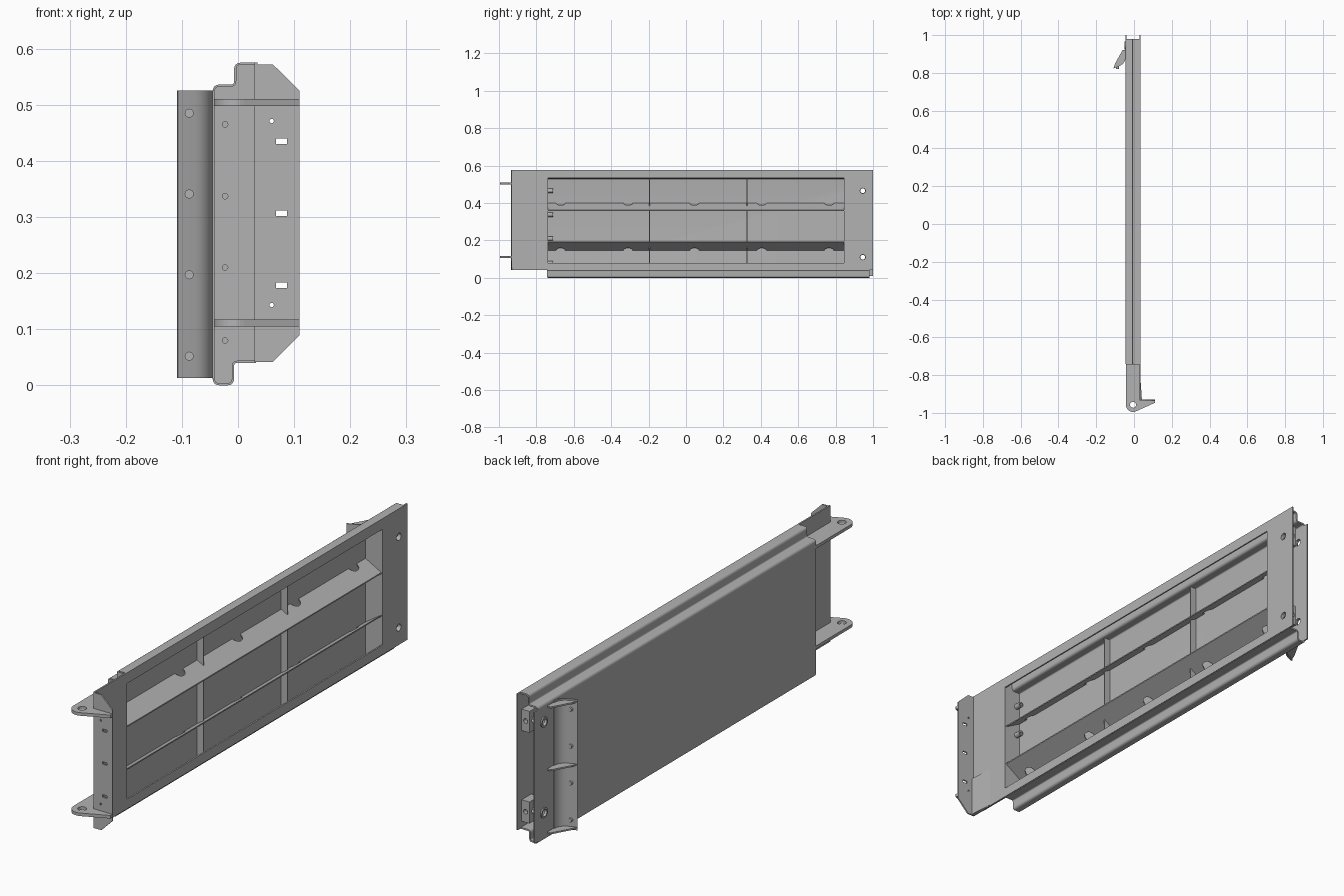
import bpy, bmesh, math
from mathutils import Vector

if "Cube" in bpy.data.objects:
    bpy.data.objects.remove(bpy.data.objects["Cube"])

steel = bpy.data.materials.new("grey_steel")
steel.diffuse_color = (0.45, 0.45, 0.45, 1)
steel.use_nodes = True
steel.node_tree.nodes["Principled BSDF"].inputs["Base Color"].default_value = steel.diffuse_color


def finish(name, bm):
    bmesh.ops.recalc_face_normals(bm, faces=bm.faces[:])
    me = bpy.data.meshes.new(name)
    bm.to_mesh(me)
    bm.free()
    ob = bpy.data.objects.new(name, me)
    bpy.context.collection.objects.link(ob)
    me.materials.append(steel)
    return ob


def solid(name, pts, offset):
    """Flat outline extruded by an offset vector."""
    bm = bmesh.new()
    face = bm.faces.new([bm.verts.new(p) for p in pts])
    res = bmesh.ops.extrude_face_region(bm, geom=[face])
    bmesh.ops.translate(bm, vec=offset, verts=[v for v in res["geom"] if isinstance(v, bmesh.types.BMVert)])
    if face.is_valid and not any(len(e.link_faces) == 2 for e in face.edges):
        bm.faces.new(face.verts)
    bm.edges.ensure_lookup_table()
    open_edges = [e for e in bm.edges if len(e.link_faces) == 1]
    if open_edges:
        bmesh.ops.holes_fill(bm, edges=open_edges, sides=0)
    return finish(name, bm)


def box(name, lo, hi):
    x0, y0, z0 = lo
    x1, y1, z1 = hi
    return solid(name, [(x0, y0, z0), (x1, y0, z0), (x1, y1, z0), (x0, y1, z0)], (0, 0, z1 - z0))


def rod(name, centre, axis, r, length, n=20):
    """Cylinder along x, y or z, centred on a point."""
    a = "xyz".index(axis)
    pts = []
    for i in range(n):
        t = 2 * math.pi * i / n
        p = Vector(centre)
        p[a] -= length / 2
        p[(a + 1) % 3] += r * math.cos(t)
        p[(a + 2) % 3] += r * math.sin(t)
        pts.append(p)
    off = Vector((0, 0, 0))
    off[a] = length
    return solid(name, pts, off)


def bake(ob):
    dg = bpy.context.evaluated_depsgraph_get()
    ob.data = bpy.data.meshes.new_from_object(ob.evaluated_get(dg))
    ob.modifiers.clear()


def cut(ob, cutters):
    for c in cutters:
        m = ob.modifiers.new("cut", 'BOOLEAN')
        m.operation, m.solver, m.object = 'DIFFERENCE', 'EXACT', c
    bake(ob)
    for c in cutters:
        bpy.data.objects.remove(c)


def rounded(path, r, n=4):
    """Round the inner corners of a 2D path."""
    path = [Vector(p) for p in path]
    out = [path[0]]
    for a, b, c in zip(path, path[1:], path[2:]):
        s, e = b + (a - b).normalized() * r, b + (c - b).normalized() * r
        for i in range(n + 1):
            t = i / n
            out.append(s * (1 - t) ** 2 + b * 2 * t * (1 - t) + e * t * t)
    return out + [path[-1]]


def sheet(name, pts, offset, th):
    """Open path extruded into a bent sheet with thickness."""
    bm = bmesh.new()
    a = [bm.verts.new(p) for p in pts]
    b = [bm.verts.new(Vector(p) + Vector(offset)) for p in pts]
    for i in range(len(a) - 1):
        bm.faces.new((a[i], a[i + 1], b[i + 1], b[i]))
    ob = finish(name, bm)
    m = ob.modifiers.new("thickness", 'SOLIDIFY')
    m.thickness, m.offset, m.use_even_offset = th, 0, True
    bake(ob)
    return ob


def smooth(ob):
    bpy.ops.object.select_all(action='DESELECT')
    ob.select_set(True)
    bpy.context.view_layer.objects.active = ob
    bpy.ops.object.shade_smooth_by_angle(angle=math.radians(35))


LOCK_Z = (0.11, 0.465)
# Bent outer skin: stepped top, flat back, stepped bottom
section = rounded([(0.032, 0.572), (-0.004, 0.572), (-0.004, 0.533), (-0.042, 0.533),
                   (-0.042, 0.003), (-0.010, 0.003), (-0.010, 0.043), (0.032, 0.043)], 0.009)
skin = sheet("outer_skin", [(x, -0.74, z) for x, z in section], (0, 1.72, 0), 0.006)
cut(skin, [rod("c", (-0.045, 0.945, z), 'x', 0.014, 0.05) for z in LOCK_Z])
smooth(skin)
edge = box("skin_end_strip", (-0.045, 0.978, 0.01), (-0.039, 1.0, 0.525))

# Front frame with window and lock holes
frame = box("inner_frame", (0.029, -0.935, 0.042), (0.035, 1.0, 0.575))
cut(frame, [box("c", (0, -0.738, 0.08), (0.1, 0.845, 0.533))]
    + [rod("c", (0.03, 0.945, z), 'x', 0.014, 0.05) for z in LOCK_Z])

# End walls closing the section
for name, y in (("hinge_end_wall", -0.744), ("lock_end_wall", 0.845)):
    wall = solid(name, [(x, y, z) for x, z in section], (0, 0.006, 0))
    if y < 0:
        zs = (0.08, 0.21, 0.337, 0.465)
        cut(wall, [rod("c", (-0.023, y, z), 'y', 0.005, 0.05, 12) for z in zs])
        for z in zs:
            nut = rod("weld_nut", (-0.023, y + 0.019, z), 'y', 0.011, 0.028, 16)
            cut(nut, [rod("c", (-0.023, y + 0.019, z), 'y', 0.005, 0.1, 12)])

# Sloping long stiffeners with half-round notches along the skin
for name, z0, z1 in (("upper_stiffener", 0.395, 0.357), ("lower_stiffener", 0.145, 0.19)):
    outline = [(-0.738, 0.029), (-0.738, -0.04)]
    for y in (-0.67, -0.31, 0.045, 0.405, 0.765):
        outline += [(y - 0.025 * math.cos(i * math.pi / 8),
                     -0.04 + 0.022 * math.sin(i * math.pi / 8)) for i in range(9)]
    outline += [(0.845, -0.04), (0.845, 0.029)]
    slope = (z1 - z0) / 0.069
    solid(name, [(x, y, z0 + (x + 0.04) * slope) for y, x in outline], (0, 0, 0.005))

# Upright ribs
for y in (-0.197, 0.323):
    box("upright_rib", (-0.04, y, 0.01), (-0.012, y + 0.005, 0.533))

# Hinge flange with chamfered corners, slots and holes
flange = solid("hinge_flange", [(0.03, -0.935, 0.042), (0.062, -0.935, 0.042), (0.11, -0.935, 0.09),
                                (0.11, -0.935, 0.525), (0.062, -0.935, 0.572), (0.03, -0.935, 0.572)], (0, 0.006, 0))
slots = [box("c", (0.068, -0.95, z - 0.005), (0.087, -0.9, z + 0.005)) for z in (0.178, 0.307, 0.435)]
cut(flange, slots + [rod("c", (0.06, -0.93, z), 'y', 0.004, 0.05, 12) for z in (0.143, 0.471)])
solid("flange_gusset", [(0.035, -0.93, 0.045), (0.042, -0.93, 0.045), (0.035, -0.83, 0.045)], (0, 0, 0.16))

# Hinge plates with a rounded eye
for z in (0.105, 0.498):
    eye = [(-0.005 + 0.038 * math.cos(t), -0.957 + 0.038 * math.sin(t), z)
           for t in (math.radians(-65 - 115 * i / 10) for i in range(11))]
    hinge = solid("hinge_plate", eye + [(-0.043, -0.744, z), (0.029, -0.744, z), (0.029, -0.929, z),
                                        (0.11, -0.929, z), (0.11, -0.947, z)], (0, 0, 0.012))
    cut(hinge, [rod("c", (-0.005, -0.957, z), 'z', 0.016, 0.1)])

# Lock lugs between the skins at the free end
for z in LOCK_Z:
    lug = box("lock_lug", (-0.005, 0.915, z - 0.042), (0.03, 0.975, z + 0.042))
    cut(lug, [rod("c", (0, 0.945, z), 'x', 0.014, 0.2), rod("c", (0.012, 0.97, z), 'y', 0.009, 0.2)])
    ring = rod("lock_ring", (-0.047, 0.945, z), 'x', 0.02, 0.006)
    cut(ring, [rod("c", (-0.045, 0.945, z), 'x', 0.013, 0.05)])

# Handle bracket: curved plate, three ribs and bolts
curve = rounded([(-0.046, 0.885), (-0.052, 0.85), (-0.108, 0.826)], 0.028, 6)
plate = sheet("handle_plate", [(x, y, 0.013) for x, y in curve], (0, 0, 0.512), 0.005)
smooth(plate)
for z in (0.02, 0.267, 0.513):
    solid("handle_rib", [(x, y, z) for x, y in curve] + [(-0.1, 0.85, z), (-0.06, 0.922, z), (-0.045, 0.922, z)],
          (0, 0, 0.006))
for z in (0.052, 0.197, 0.341, 0.485):
    rod("handle_bolt", (-0.087, 0.832, z), 'y', 0.008, 0.022, 16)
